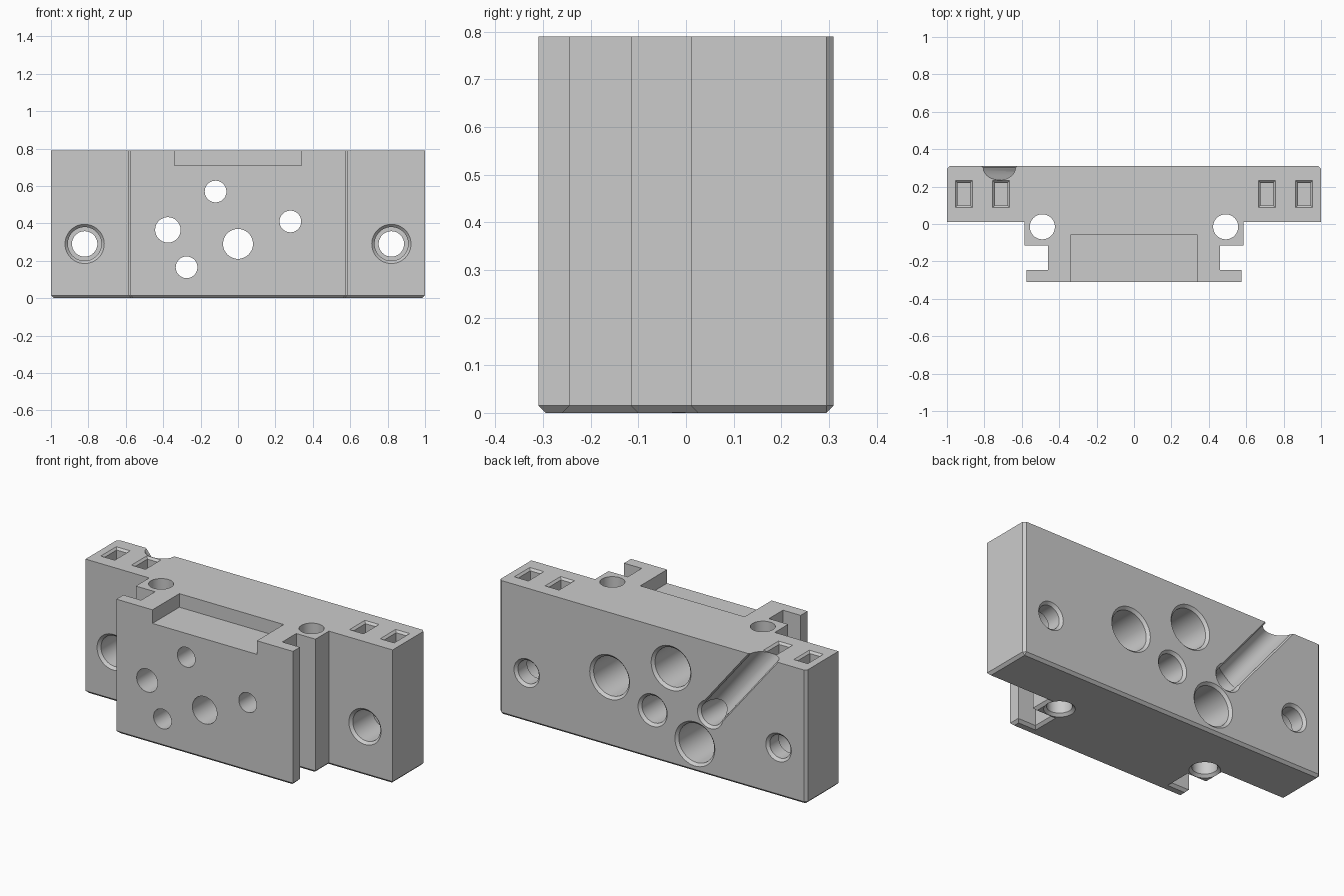
import bpy, bmesh, math
from mathutils import Vector

X, Y, Z = Vector((1, 0, 0)), Vector((0, 1, 0)), Vector((0, 0, 1))
HEIGHT, BACK, CHAMFER = 0.79, 0.31, 0.015

cube = bpy.data.objects.get("Cube")
if cube:
    bpy.data.objects.remove(cube, do_unlink=True)


def make_object(name, bm):
    bmesh.ops.recalc_face_normals(bm, faces=bm.faces)
    mesh = bpy.data.meshes.new(name)
    bm.to_mesh(mesh)
    bm.free()
    obj = bpy.data.objects.new(name, mesh)
    bpy.context.collection.objects.link(obj)
    return obj


def circle(r, n=48):
    return [(r * math.cos(math.tau * i / n), r * math.sin(math.tau * i / n)) for i in range(n)]


def rect(w, d):
    return [(-w, -d), (w, -d), (w, d), (-w, d)]


def loft(origin, v, w, sections):
    """Solid lofted along w through (distance, outline) sections."""
    origin, u = Vector(origin), v.cross(w)
    bm = bmesh.new()
    rings = [[bm.verts.new(origin + u * a + v * b + w * t) for a, b in pts] for t, pts in sections]
    for low, high in zip(rings, rings[1:]):
        for i in range(len(low)):
            j = (i + 1) % len(low)
            bm.faces.new((low[i], low[j], high[j], high[i]))
    bm.faces.new(rings[0])
    bm.faces.new(rings[-1])
    return make_object("cutter", bm)


def cut(cutter):
    mod = body.modifiers.new("cut", 'BOOLEAN')
    mod.operation, mod.solver, mod.object = 'DIFFERENCE', 'EXACT', cutter
    bpy.ops.object.modifier_apply(modifier=mod.name)
    bpy.data.objects.remove(cutter, do_unlink=True)


def bore(origin, v, w, r, tail):
    """Round bore with a chamfered mouth, then (distance, radius) steps."""
    steps = [(-0.02, r + CHAMFER + 0.02), (CHAMFER, r)] + tail
    cut(loft(origin, v, w, [(t, circle(rad)) for t, rad in steps]))


# Stepped block: wide back plate, neck with side grooves, front plate
half = [(0.575, -0.31), (0.575, -0.245), (0.46, -0.245), (0.46, -0.115),
        (0.585, -0.115), (0.585, 0.01), (1.0, 0.01), (1.0, BACK)]
outline = half + [(-x, y) for x, y in reversed(half)]
bm = bmesh.new()
base = bm.faces.new([bm.verts.new((x, y, 0)) for x, y in outline])
top = bmesh.ops.extrude_face_region(bm, geom=[base])["geom"]
bmesh.ops.translate(bm, vec=Z * HEIGHT, verts=[g for g in top if isinstance(g, bmesh.types.BMVert)])
bmesh.ops.recalc_face_normals(bm, faces=bm.faces)


def chamfered(edge):
    a, b = (v.co for v in edge.verts)
    on_bottom = max(a.z, b.z) < 0.001
    back_corner = abs(a.z - b.z) > 0.1 and a.y > BACK - 0.001
    return on_bottom or back_corner


bmesh.ops.bevel(bm, geom=[e for e in bm.edges if chamfered(e)], offset=CHAMFER,
                offset_type='OFFSET', segments=1, affect='EDGES')
body = make_object("manifold_block", bm)
bpy.context.view_layer.objects.active = body
body.select_set(True)

# Recess in the upper front edge
cut(loft((0, -0.26, 0.71), Y, Z, [(0, rect(0.34, 0.2)), (0.2, rect(0.34, 0.2))]))

# Ports widened from the back
for x, z in [(0.28, 0.41), (-0.12, 0.57), (-0.275, 0.165)]:
    bore((x, BACK, z), Z, -Y, 0.115, [(0.4, 0.115), (0.4, 0.058), (0.7, 0.058)])

# Plain through ports
for x, z, r in [(0, 0.29, 0.08), (-0.375, 0.365, 0.068)]:
    bore((x, BACK, z), Z, -Y, r, [(0.7, r)])

# Diagonal channel from a port to the top edge
arc = [(0.067 * math.cos(a), 0.067 * math.sin(a) - 0.008)
       for a in (math.pi * (1 + i / 24) for i in range(25))]
channel = [(-0.095, 0.02)] + arc + [(0.095, 0.02)]
slope = Vector((-0.345, 0, 0.425)).normalized()
cut(loft((-0.375, BACK, 0.365), Y, slope, [(0, channel), (0.8, channel)]))

for side in (-1, 1):
    # Mounting holes, counterbored from the front
    bore((side * 0.82, 0.01, 0.29), Z, Y, 0.09,
         [(0.2, 0.09), (0.2, 0.068), (0.285, 0.068), (0.32, 0.103)])
    # Vertical through holes, chamfered below
    bore((side * 0.49, -0.015, 0), Y, Z, 0.067, [(1, 0.067)])
    # Rectangular pockets in the top
    for x in (0.71, 0.91):
        cut(loft((side * x, 0.16, HEIGHT), Y, -Z,
                 [(-0.02, rect(0.065, 0.092)), (0.012, rect(0.034, 0.06)), (0.34, rect(0.034, 0.06))]))

# Plain grey finish
grey = bpy.data.materials.new("plain_grey")
grey.use_nodes = True
colour = (0.6, 0.6, 0.6, 1)
grey.diffuse_color = colour
grey.node_tree.nodes["Principled BSDF"].inputs["Base Color"].default_value = colour
body.data.materials.clear()
body.data.materials.append(grey)
for poly in body.data.polygons:
    poly.material_index = 0
bpy.ops.object.shade_smooth_by_angle(angle=math.radians(30))
